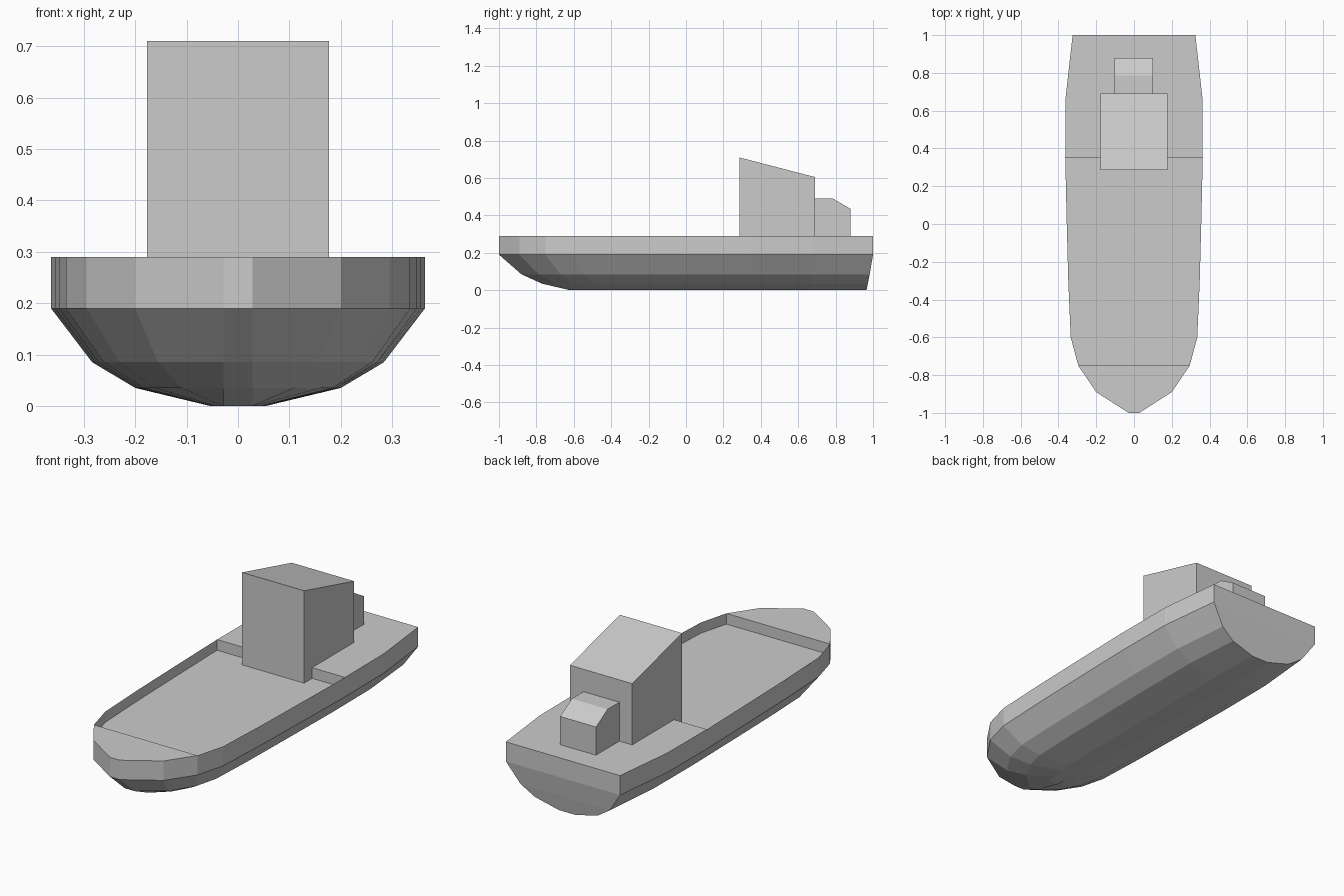
import bpy, bmesh

cube = bpy.data.objects.get("Cube")
if cube:
    bpy.data.objects.remove(cube, do_unlink=True)

grey = bpy.data.materials.new("plain grey")
grey.use_nodes = True
colour = (0.6, 0.6, 0.6, 1)
grey.diffuse_color = colour
grey.node_tree.nodes["Principled BSDF"].inputs["Base Color"].default_value = colour


def finish(name, bm, fix_normals=True):
    if fix_normals:
        bmesh.ops.recalc_face_normals(bm, faces=bm.faces[:])
    mesh = bpy.data.meshes.new(name)
    bm.to_mesh(mesh)
    bm.free()
    mesh.materials.append(grey)
    obj = bpy.data.objects.new(name, mesh)
    bpy.context.collection.objects.link(obj)
    return obj


# Half outline at the rail, stern to bow: (half width, y)
OUTLINE = [(0.325, 1), (0.362, 0.67), (0.364, 0.35), (0.356, 0), (0.348, -0.3),
           (0.335, -0.6), (0.295, -0.75), (0.2, -0.89), (0.028, -1)]
BOW, STERN = 6, 2      # outline indices where the raised decks end
RAIL, WELL = 0.29, 0.235

# Hull levels: (z, width scale, bow y, stern y)
LEVELS = [(0, 0.15, -0.62, 0.965), (0.035, 0.55, -0.77, 0.972),
          (0.085, 0.78, -0.88, 0.982), (0.19, 1, -1, 1), (RAIL, 1, -1, 1)]


def ring(z, scale, bow, stern):
    """One closed loop round the hull, port stern to starboard stern."""
    half = []
    for x, y in OUTLINE:
        if y < -0.3:
            y = -0.3 + (y + 0.3) * (bow + 0.3) / -0.7
        elif y == 1:
            y = stern
        half.append((max(0.028, x * scale), y, z))
    return half + [(-x, y, z) for x, y, z in reversed(half)]


# Hull shell: side strakes, transom and flat bottom
bm = bmesh.new()
rings = [[bm.verts.new(p) for p in ring(*level)] for level in LEVELS]
n = len(rings[0])
for low, high in zip(rings, rings[1:]):
    for i in range(n):
        j = (i + 1) % n
        bm.faces.new((low[j], low[i], high[i], high[j]))
bm.faces.new(rings[0])
for f in bm.faces:
    f.normal_update()
bmesh.ops.recalc_face_normals(bm, faces=bm.faces[:])
finish("hull", bm, False)


def deck(name, points, z):
    """Flat deck from half-outline points, facing up."""
    bm = bmesh.new()
    loop = points + [(-x, y) for x, y in reversed(points)]
    face = bm.faces.new([bm.verts.new((x, y, z)) for x, y in loop])
    face.normal_update()
    if face.normal.z < 0:
        face.normal_flip()
    finish(name, bm, False)


deck("fore_deck", OUTLINE[BOW:], RAIL)
deck("aft_deck", OUTLINE[:STERN + 1], RAIL)
deck("well_deck", OUTLINE[STERN:BOW + 1], WELL)


# Steps between the raised decks and the well
def step(name, index, facing):
    x, y = OUTLINE[index]
    bm = bmesh.new()
    face = bm.faces.new([bm.verts.new(p) for p in
                         ((-x, y, WELL), (x, y, WELL), (x, y, RAIL), (-x, y, RAIL))])
    face.normal_update()
    if face.normal.y * facing < 0:
        face.normal_flip()
    finish(name, bm, False)


step("fore_step", BOW, 1)
step("aft_step", STERN, -1)


# Superstructure: side profiles extruded across the beam
def block(name, profile, x0, x1):
    bm = bmesh.new()
    face = bm.faces.new([bm.verts.new((x0, y, z)) for y, z in profile])
    out = bmesh.ops.extrude_face_region(bm, geom=[face])["geom"]
    verts = [v for v in out if isinstance(v, bmesh.types.BMVert)]
    bmesh.ops.translate(bm, verts=verts, vec=(x1 - x0, 0, 0))
    finish(name, bm)


block("wheelhouse", [(0.285, WELL), (0.69, WELL), (0.69, 0.605), (0.285, 0.71)], -0.177, 0.177)
block("aft_cabin", [(0.69, WELL), (0.88, WELL), (0.88, 0.435), (0.785, 0.49), (0.69, 0.49)],
      -0.104, 0.1)
